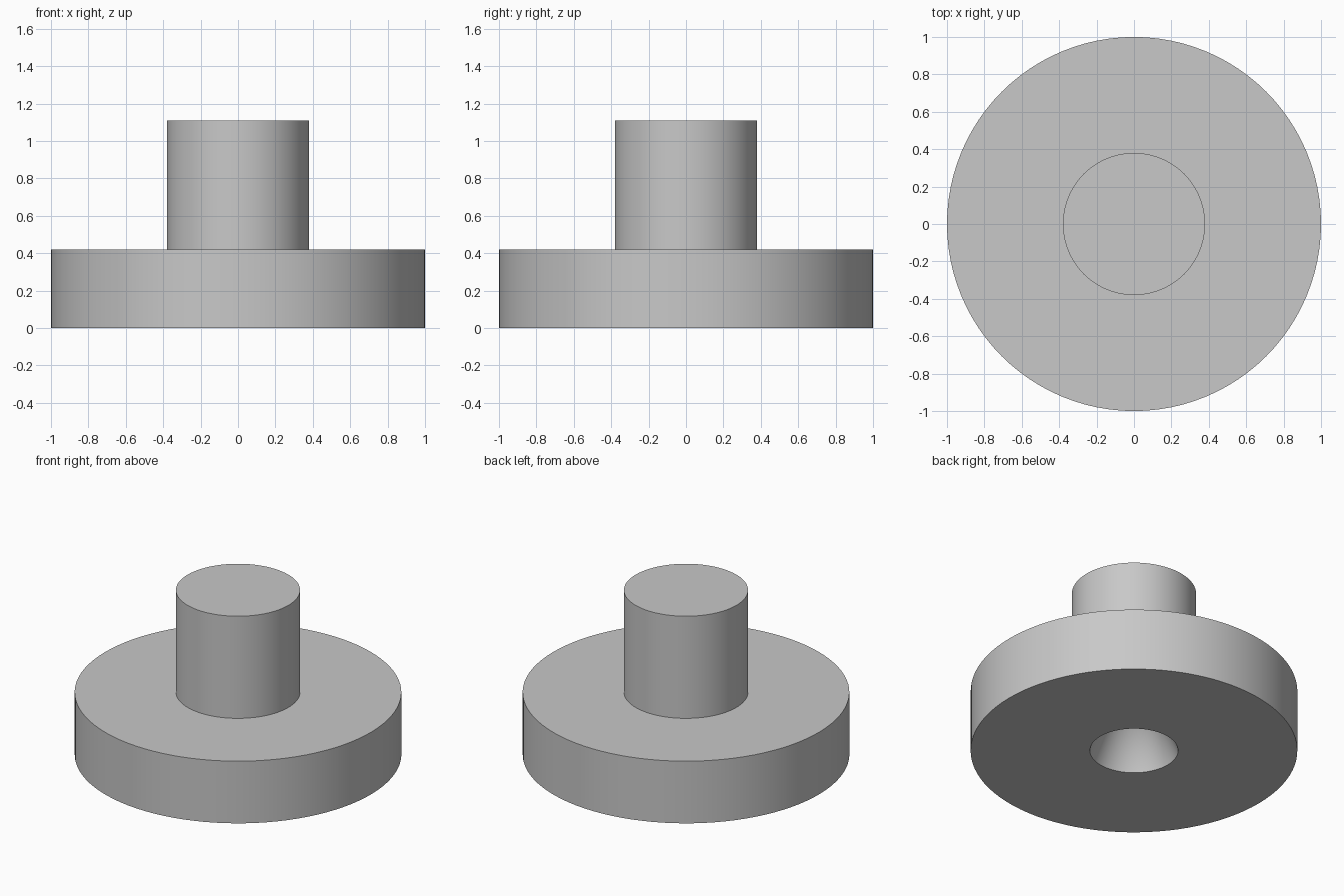
import bpy, bmesh
from math import tau, radians
from mathutils import Matrix

cube = bpy.data.objects.get("Cube")
if cube:
    bpy.data.objects.remove(cube, do_unlink=True)

SEGMENTS = 96

# Plain grey material
grey = bpy.data.materials.new("plain_grey")
grey.use_nodes = True
colour = (0.58, 0.58, 0.58, 1)
grey.diffuse_color = colour
grey.node_tree.nodes["Principled BSDF"].inputs["Base Color"].default_value = colour


def lathe(name, profile):
    """Turn a (radius, height) profile around the z axis."""
    bm = bmesh.new()
    verts = [bm.verts.new((r, 0, z)) for r, z in profile]
    edges = [bm.edges.new(pair) for pair in zip(verts, verts[1:])]
    bmesh.ops.spin(bm, geom=verts + edges, cent=(0, 0, 0), axis=(0, 0, 1),
                   angle=tau, steps=SEGMENTS, use_merge=True)
    bmesh.ops.remove_doubles(bm, verts=bm.verts, dist=0.0001)
    bmesh.ops.recalc_face_normals(bm, faces=bm.faces)
    mesh = bpy.data.meshes.new(name)
    bm.to_mesh(mesh)
    bm.free()
    mesh.materials.append(grey)
    obj = bpy.data.objects.new(name, mesh)
    bpy.context.collection.objects.link(obj)
    bpy.ops.object.select_all(action='DESELECT')
    obj.select_set(True)
    bpy.context.view_layer.objects.active = obj
    bpy.ops.object.shade_smooth_by_angle(angle=radians(30))
    return obj


# Wide disc with a solid post on top and a tapered blind hole underneath
base_radius, base_height = 1.0, 0.42
post_radius, post_top = 0.38, 1.11
hole_radius, hole_depth = 0.27, 0.7

lathe("flanged_post", [
    (0, hole_depth),
    (hole_radius, 0),
    (base_radius, 0),
    (base_radius, base_height),
    (post_radius, base_height),
    (post_radius, post_top),
    (0, post_top),
])
